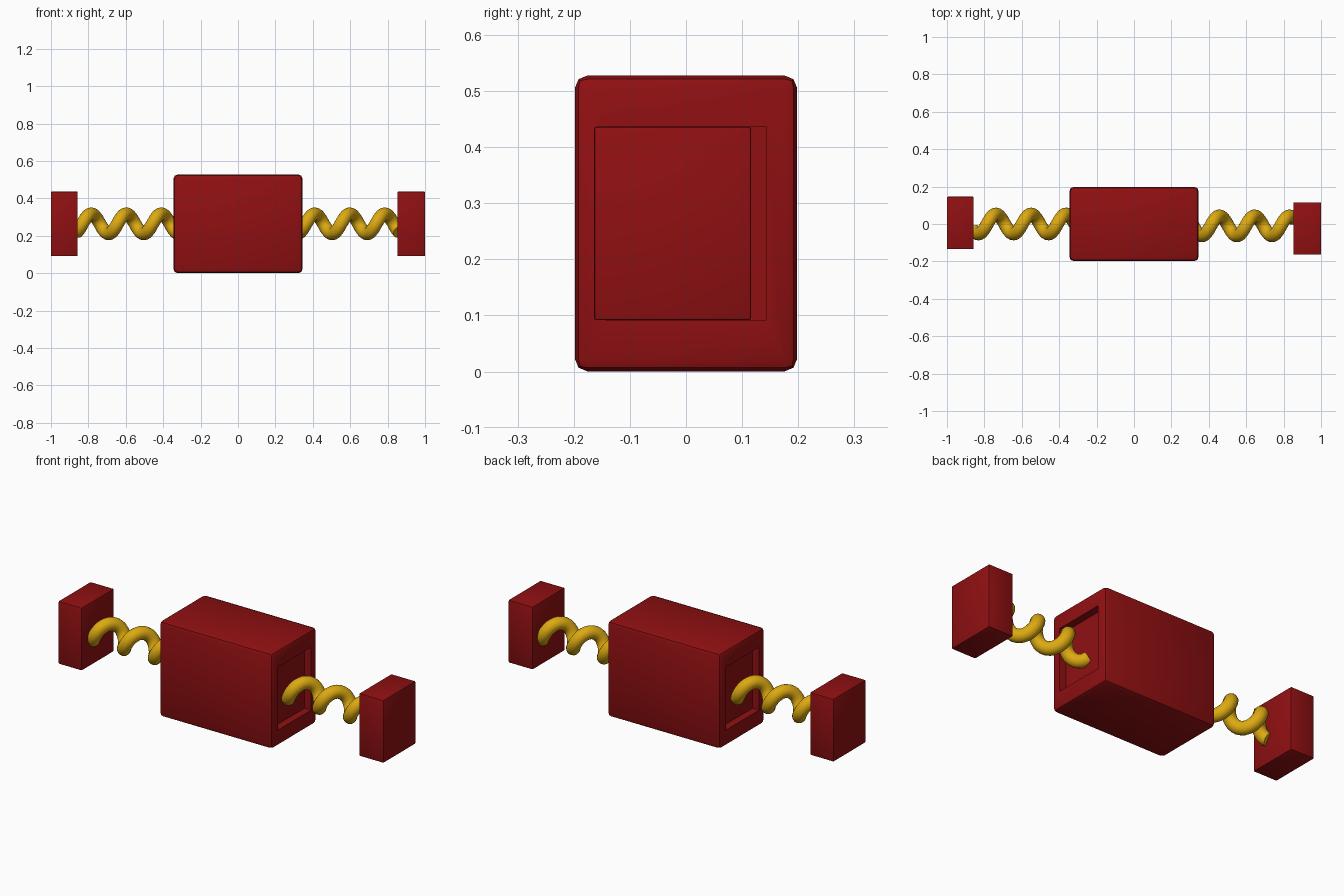
import bpy, bmesh, math
from mathutils import Vector

if "Cube" in bpy.data.objects:
    bpy.data.objects.remove(bpy.data.objects["Cube"])


def make_material(name, rgb):
    mat = bpy.data.materials.new(name)
    mat.diffuse_color = (*rgb, 1)
    mat.use_nodes = True
    mat.node_tree.nodes["Principled BSDF"].inputs["Base Color"].default_value = mat.diffuse_color
    return mat


RED = make_material("deep red", (0.28, 0.005, 0.006))
GOLD = make_material("gold yellow", (0.72, 0.40, 0.006))


def finish(bm, name, mat, angle=40):
    bmesh.ops.recalc_face_normals(bm, faces=bm.faces[:])
    mesh = bpy.data.meshes.new(name)
    bm.to_mesh(mesh)
    bm.free()
    obj = bpy.data.objects.new(name, mesh)
    bpy.context.collection.objects.link(obj)
    mesh.materials.append(mat)
    bpy.ops.object.select_all(action='DESELECT')
    obj.select_set(True)
    bpy.context.view_layer.objects.active = obj
    bpy.ops.object.shade_smooth_by_angle(angle=math.radians(angle))
    return obj


def rounded_box(center, size, radius, segments):
    bm = bmesh.new()
    bmesh.ops.create_cube(bm, size=1)
    for v in bm.verts:
        v.co = Vector(center) + Vector(a * b for a, b in zip(v.co, size))
    bmesh.ops.bevel(bm, geom=bm.edges[:], offset=radius, segments=segments,
                    profile=0.5, affect='EDGES')
    return bm


# Main body with a shallow rectangular recess in each end
MID_Z = 0.264
bm = rounded_box((0, 0, MID_Z), (0.69, 0.396, 0.527), 0.022, 2)
bm.normal_update()
for side in (-1, 1):
    cap = max(bm.faces, key=lambda f: f.calc_area() if f.normal.x * side > 0.99 else 0)
    bmesh.ops.inset_individual(bm, faces=[cap], thickness=0.03)
    for v in cap.verts:
        v.co.y = math.copysign(0.143, v.co.y)
        v.co.z = MID_Z + math.copysign(0.173, v.co.z - MID_Z)
    bmesh.ops.inset_individual(bm, faces=[cap], thickness=0)
    for v in cap.verts:
        v.co.x -= side * 0.04
    bm.normal_update()
finish(bm, "body", RED)

# Outer blocks on the spring ends
for name, x0, x1, y in (("left_block", -1.0, -0.857, 0.006),
                        ("right_block", 0.852, 1.0, -0.024)):
    bm = rounded_box(((x0 + x1) / 2, y, MID_Z), (x1 - x0, 0.28, 0.345), 0.005, 2)
    finish(bm, name, RED)


# Coil springs: a round tube swept along a helix
def spring(name, side, y0, turns=3, pitch=0.1875, coil=0.053, tube=0.035,
           steps=24, sides=14):
    bm = bmesh.new()
    rings = []
    for i in range(turns * steps + 1):
        x = 0.298 + i * pitch / steps
        a = math.tau * (x - 0.41) / pitch
        out = Vector((0, math.sin(a), math.cos(a)))
        tangent = Vector((pitch / math.tau, coil * math.cos(a), -coil * math.sin(a))).normalized()
        across = tangent.cross(out)
        mid = Vector((x, 0, 0)) + out * coil
        ring = []
        for k in range(sides):
            t = math.tau * k / sides
            p = mid + tube * (math.cos(t) * out + math.sin(t) * across)
            ring.append(bm.verts.new((p.x * side, p.y * side + y0, p.z + MID_Z)))
        rings.append(ring)
    for r, s in zip(rings, rings[1:]):
        for k in range(sides):
            n = (k + 1) % sides
            bm.faces.new((r[k], r[n], s[n], s[k]))
    bm.faces.new(rings[0])
    bm.faces.new(rings[-1])
    finish(bm, name, GOLD, 60)


spring("left_spring", -1, 0.0)
spring("right_spring", 1, -0.01)
